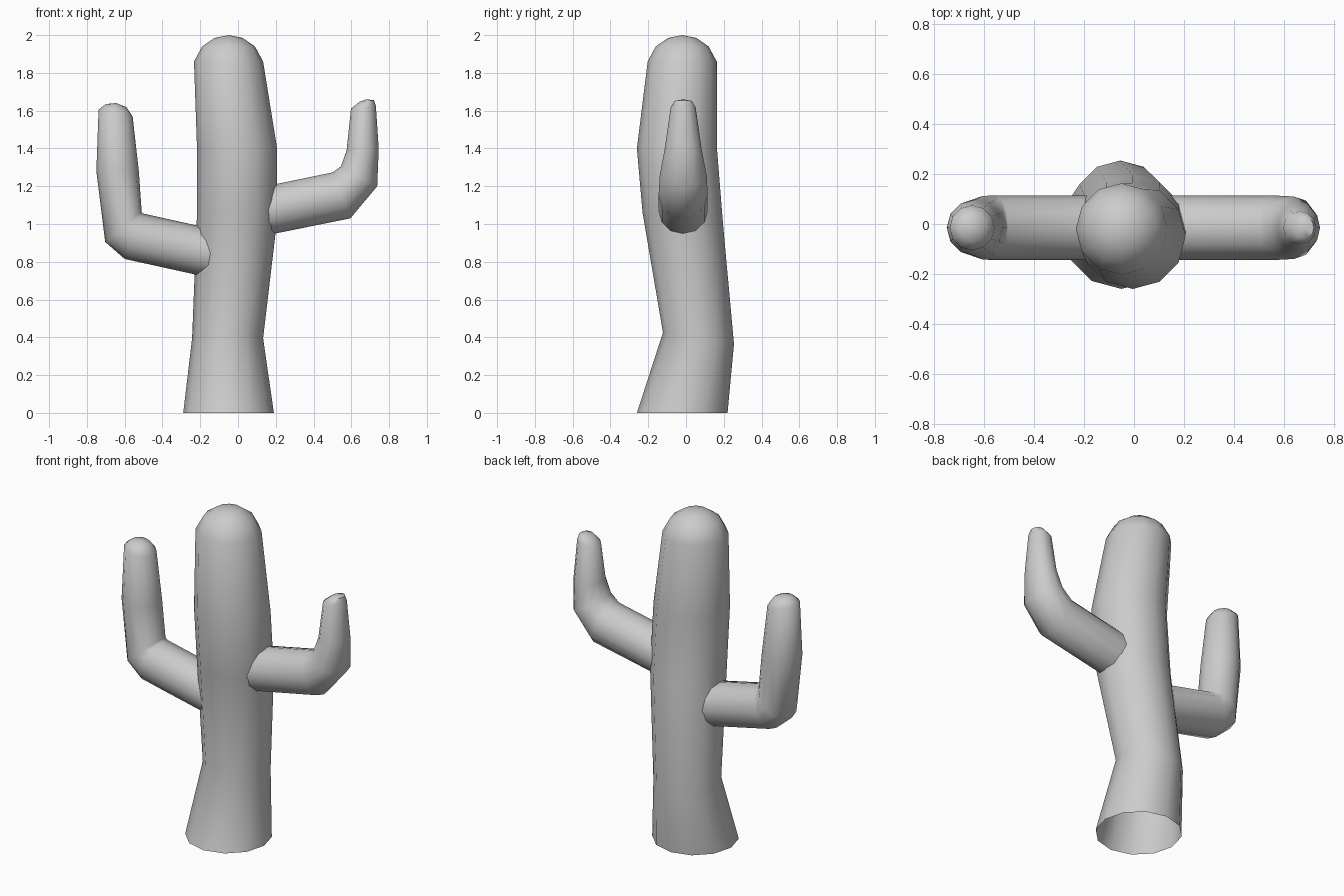
import bpy, bmesh, math
from mathutils import Vector

cube = bpy.data.objects.get("Cube")
if cube:
    bpy.data.objects.remove(cube, do_unlink=True)

SIDES = 12
DEPTH = -0.015

# Single plain grey colour
grey = bpy.data.materials.new("plain_grey")
grey.use_nodes = True
grey.diffuse_color = (0.6, 0.6, 0.6, 1)
grey.node_tree.nodes["Principled BSDF"].inputs["Base Color"].default_value = (0.6, 0.6, 0.6, 1)


def loft(name, rings, tip):
    """Skin oval rings given as (centre, half axis, half axis), open at the start, closed at a tip."""
    bm = bmesh.new()
    loops = []
    for c, u, v in rings:
        angles = [math.tau * i / SIDES for i in range(SIDES)]
        loops.append([bm.verts.new(c + u * math.cos(a) + v * math.sin(a)) for a in angles])
    for low, high in zip(loops, loops[1:]):
        for i in range(SIDES):
            j = (i + 1) % SIDES
            bm.faces.new((low[i], low[j], high[j], high[i]))
    top = bm.verts.new(tip)
    for i in range(SIDES):
        bm.faces.new((loops[-1][i], loops[-1][(i + 1) % SIDES], top))
    bmesh.ops.recalc_face_normals(bm, faces=bm.faces)
    mesh = bpy.data.meshes.new(name)
    bm.to_mesh(mesh)
    bm.free()
    mesh.materials.append(grey)
    obj = bpy.data.objects.new(name, mesh)
    bpy.context.collection.objects.link(obj)
    bpy.ops.object.select_all(action='DESELECT')
    obj.select_set(True)
    bpy.context.view_layer.objects.active = obj
    bpy.ops.object.shade_smooth_by_angle(angle=math.radians(60))
    return obj


# Trunk: x, y, z, radius, rise from front to back
trunk = [(-0.05, -0.02, 0, 0.24, 0),
         (-0.055, 0.066, 0.395, 0.188, -0.03),
         (-0.005, -0.017, 1.03, 0.213, -0.03),
         (-0.005, -0.048, 1.4, 0.212, 0),
         (-0.05, -0.02, 1.86, 0.183, 0),
         (-0.05, -0.02, 1.94, 0.14, 0),
         (-0.05, -0.02, 1.985, 0.075, 0)]
loft("trunk",
     [(Vector((x, y, z)), Vector((r, 0, 0)), Vector((0, r, t))) for x, y, z, r, t in trunk],
     Vector((-0.05, -0.02, 2.0)))


def arm(name, sections, tip):
    """Each section: outer x, z, inner x, z, half depth."""
    rings = []
    for ox, oz, ix, iz, depth in sections:
        outer, inner = Vector((ox, DEPTH, oz)), Vector((ix, DEPTH, iz))
        rings.append(((outer + inner) / 2, (outer - inner) / 2, Vector((0, depth, 0))))
    loft(name, rings, Vector((tip[0], DEPTH, tip[1])))


# Left arm, higher and slimmer at its end
arm("left_arm", [(0.1, 0.93, 0.05, 1.18, 0.13),
                 (0.595, 1.03, 0.5, 1.273, 0.13),
                 (0.737, 1.2, 0.545, 1.305, 0.125),
                 (0.745, 1.4, 0.575, 1.39, 0.098),
                 (0.73, 1.625, 0.598, 1.61, 0.066),
                 (0.72, 1.655, 0.645, 1.648, 0.045)], (0.68, 1.66))

# Right arm, lower and thicker
arm("right_arm", [(-0.1, 0.705, -0.05, 0.955, 0.13),
                  (-0.6, 0.815, -0.505, 1.056, 0.13),
                  (-0.703, 0.905, -0.51, 1.065, 0.127),
                  (-0.75, 1.28, -0.525, 1.28, 0.112),
                  (-0.738, 1.605, -0.558, 1.57, 0.09),
                  (-0.7, 1.635, -0.59, 1.618, 0.055)], (-0.645, 1.64))
